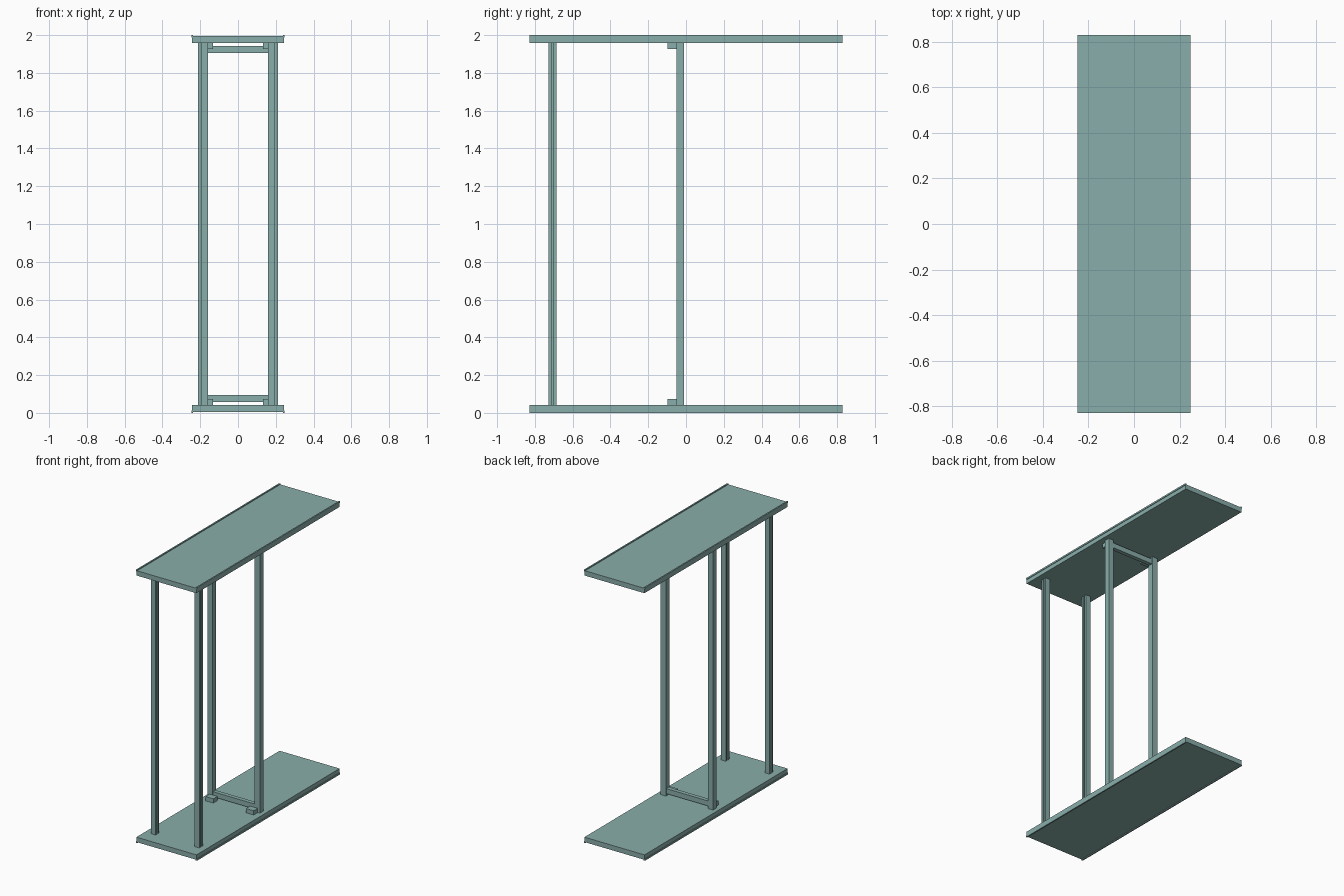
import bpy
import bmesh
from mathutils import Matrix, Vector

cube = bpy.data.objects.get("Cube")
if cube:
    bpy.data.objects.remove(cube, do_unlink=True)

teal = bpy.data.materials.new("muted teal")
teal.use_nodes = True
COLOR = (0.25, 0.42, 0.40, 1)
teal.diffuse_color = COLOR
teal.node_tree.nodes["Principled BSDF"].inputs["Base Color"].default_value = COLOR


def finish(name, bm):
    bmesh.ops.recalc_face_normals(bm, faces=bm.faces)
    mesh = bpy.data.meshes.new(name)
    bm.to_mesh(mesh)
    bm.free()
    mesh.materials.append(teal)
    obj = bpy.data.objects.new(name, mesh)
    bpy.context.collection.objects.link(obj)


def box(name, low, high):
    low, high = Vector(low), Vector(high)
    bm = bmesh.new()
    bmesh.ops.create_cube(bm, size=1, matrix=Matrix.Translation((low + high) / 2)
                          @ Matrix.Diagonal((*(high - low), 1)))
    finish(name, bm)


def grooved_post(name, x, y, half_x, half_y, z0, z1):
    # Post with a narrow groove down both side faces
    slot, depth = 0.006, 0.010
    quarter = [(half_x, -half_y), (half_x, -slot), (half_x - depth, -slot),
               (half_x - depth, slot), (half_x, slot), (half_x, half_y)]
    outline = quarter + [(-px, -py) for px, py in quarter]
    bm = bmesh.new()
    face = bm.faces.new([bm.verts.new((x + px, y + py, z0)) for px, py in outline])
    new = bmesh.ops.extrude_face_region(bm, geom=[face])["geom"]
    bmesh.ops.translate(bm, vec=(0, 0, z1 - z0),
                        verts=[v for v in new if isinstance(v, bmesh.types.BMVert)])
    finish(name, bm)


def mirrored_box(name, x0, x1, y0, y1, z0, z1):
    box("left_" + name, (x0, y0, z0), (x1, y1, z1))
    box("right_" + name, (-x1, y0, z0), (-x0, y1, z1))


FLOOR, CEILING = 0.042, 1.963

# Upper and lower halves, mirrored about mid height
for level, flip in (("lower", False), ("upper", True)):
    def span(a, b):
        return (2 - b, 2 - a) if flip else (a, b)

    z0, z1 = span(0.006, FLOOR)
    box(level + "_panel", (-0.243, -0.828, z0), (0.243, 0.828, z1))
    mirrored_box(level + "_edge_lip", 0.237, 0.247, -0.828, 0.828, *span(0, 0.012))
    z0, z1 = span(0.058, 0.095)
    box(level + "_crossbar", (-0.172, -0.045, z0), (0.172, -0.015, z1))
    mirrored_box(level + "_stop_block", 0.132, 0.195, -0.097, -0.050, *span(0.040, 0.073))

# Uprights
mirrored_box("middle_post", 0.170, 0.212, -0.050, -0.010, FLOOR - 0.002, CEILING)
for side, sign in (("left", 1), ("right", -1)):
    grooved_post(side + "_front_post", sign * 0.177, -0.707, 0.019, 0.021,
                 FLOOR - 0.002, CEILING)
